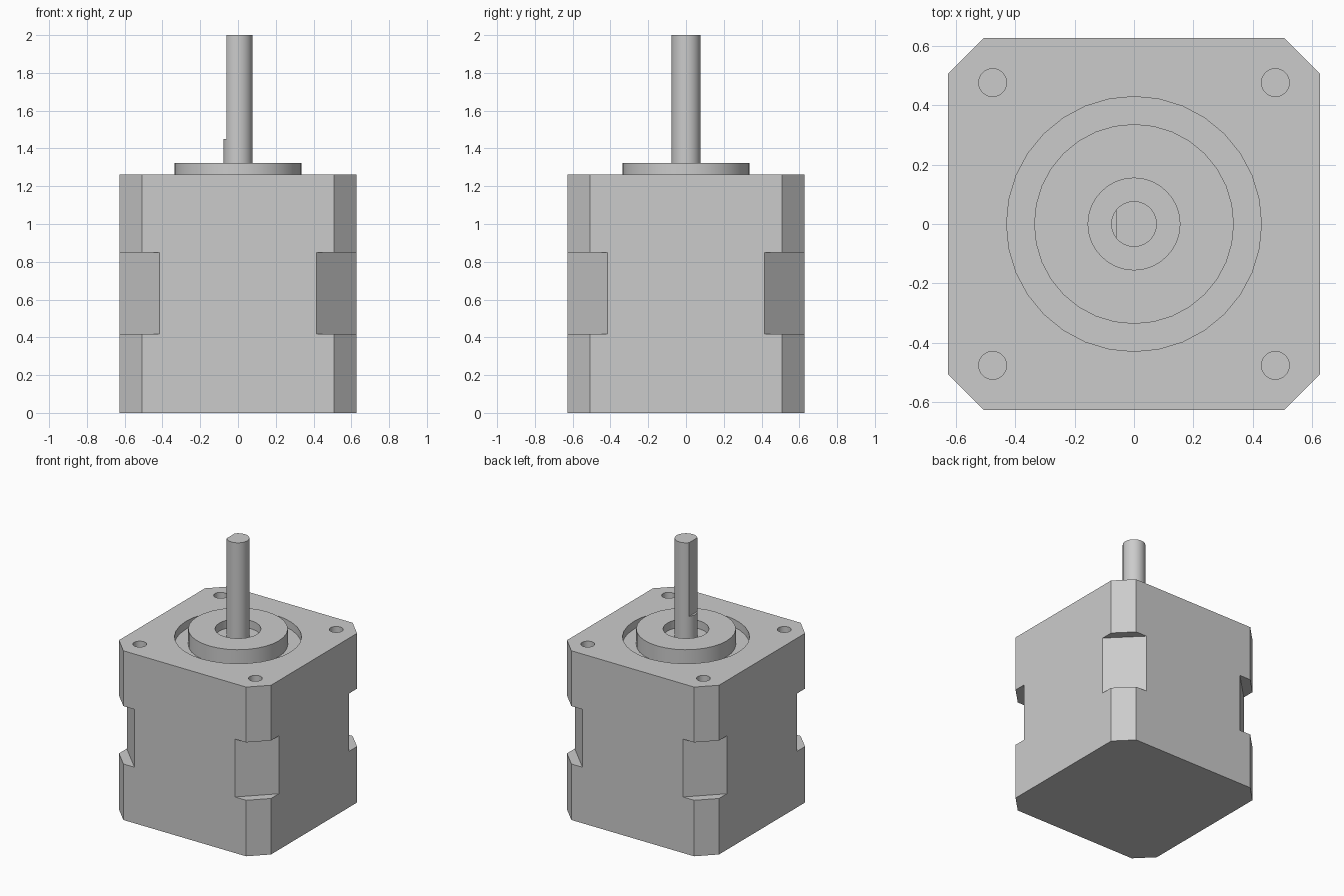
import bpy, bmesh, math
from mathutils import Matrix, Vector

HALF, CHAMFER, TOP = 0.628, 0.507, 1.263
NOTCH_EDGE, NOTCH_LOW, NOTCH_HIGH = 0.415, 0.418, 0.85
RECESS_FLOOR, BOSS_TOP = 1.205, 1.323
SIDES = 32

old = bpy.data.objects.get("Cube")
if old:
    bpy.data.objects.remove(old, do_unlink=True)

metal = bpy.data.materials.new("grey metal")
metal.use_nodes = True
metal.diffuse_color = (0.6, 0.6, 0.6, 1)
metal.node_tree.nodes["Principled BSDF"].inputs["Base Color"].default_value = (0.6, 0.6, 0.6, 1)


def make_object(name, bm):
    bmesh.ops.recalc_face_normals(bm, faces=bm.faces)
    mesh = bpy.data.meshes.new(name)
    bm.to_mesh(mesh)
    bm.free()
    mesh.materials.append(metal)
    obj = bpy.data.objects.new(name, mesh)
    bpy.context.collection.objects.link(obj)
    return obj


def prism(name, outline, low, high):
    """Extrude a closed xy outline between two heights."""
    bm = bmesh.new()
    face = bm.faces.new([bm.verts.new((x, y, low)) for x, y in outline])
    new = bmesh.ops.extrude_face_region(bm, geom=[face])["geom"]
    bmesh.ops.translate(bm, vec=(0, 0, high - low),
                        verts=[v for v in new if isinstance(v, bmesh.types.BMVert)])
    return make_object(name, bm)


def circle(radius, cx=0, cy=0, sides=SIDES):
    return [(cx + radius * math.cos(math.tau * i / sides),
             cy + radius * math.sin(math.tau * i / sides)) for i in range(sides)]


def cut(target, cutter):
    """Subtract the cutter and remove it."""
    mod = target.modifiers.new("cut", "BOOLEAN")
    mod.operation, mod.solver, mod.object = "DIFFERENCE", "EXACT", cutter
    cutter.hide_render = True
    bpy.context.view_layer.objects.active = target
    bpy.ops.object.modifier_apply(modifier=mod.name)
    bpy.data.objects.remove(cutter, do_unlink=True)


# Square housing with chamfered corners
corners = []
for sx, sy in ((1, 1), (-1, 1), (-1, -1), (1, -1)):
    pair = [(sx * HALF, sy * CHAMFER), (sx * CHAMFER, sy * HALF)]
    corners += pair if sx == sy else pair[::-1]
housing = prism("motor_housing", corners, 0, TOP)

# Corner notches and screw holes
for sx in (1, -1):
    for sy in (1, -1):
        reach = HALF + 0.1
        inner = NOTCH_EDGE - 0.1
        cut(housing, prism("notch_cutter", [(sx * reach, sy * inner), (sx * reach, sy * reach),
                                            (sx * inner, sy * reach)], NOTCH_LOW, NOTCH_HIGH))
        cut(housing, prism("screw_hole_cutter", circle(0.047, sx * 0.477, sy * 0.477),
                           TOP - 0.135, TOP + 0.1))

# Round recess in the top face
cut(housing, prism("recess_cutter", circle(0.43), RECESS_FLOOR, TOP + 0.1))

# Raised pilot boss with a counterbore
boss = prism("pilot_boss", circle(0.337), RECESS_FLOOR, BOSS_TOP)
cut(boss, prism("bore_cutter", circle(0.155), TOP, BOSS_TOP + 0.1))

# Output shaft with a flat on one side
shaft = prism("output_shaft", circle(0.077), TOP, 2)
cut(shaft, prism("flat_cutter", [(-0.2, -0.2), (-0.06, -0.2), (-0.06, 0.2), (-0.2, 0.2)],
                 1.45, 2.1))

# Smooth round walls, crisp edges
bpy.ops.object.select_all(action="DESELECT")
for obj in (housing, boss, shaft):
    obj.select_set(True)
bpy.context.view_layer.objects.active = housing
bpy.ops.object.shade_smooth_by_angle(angle=math.radians(30))
